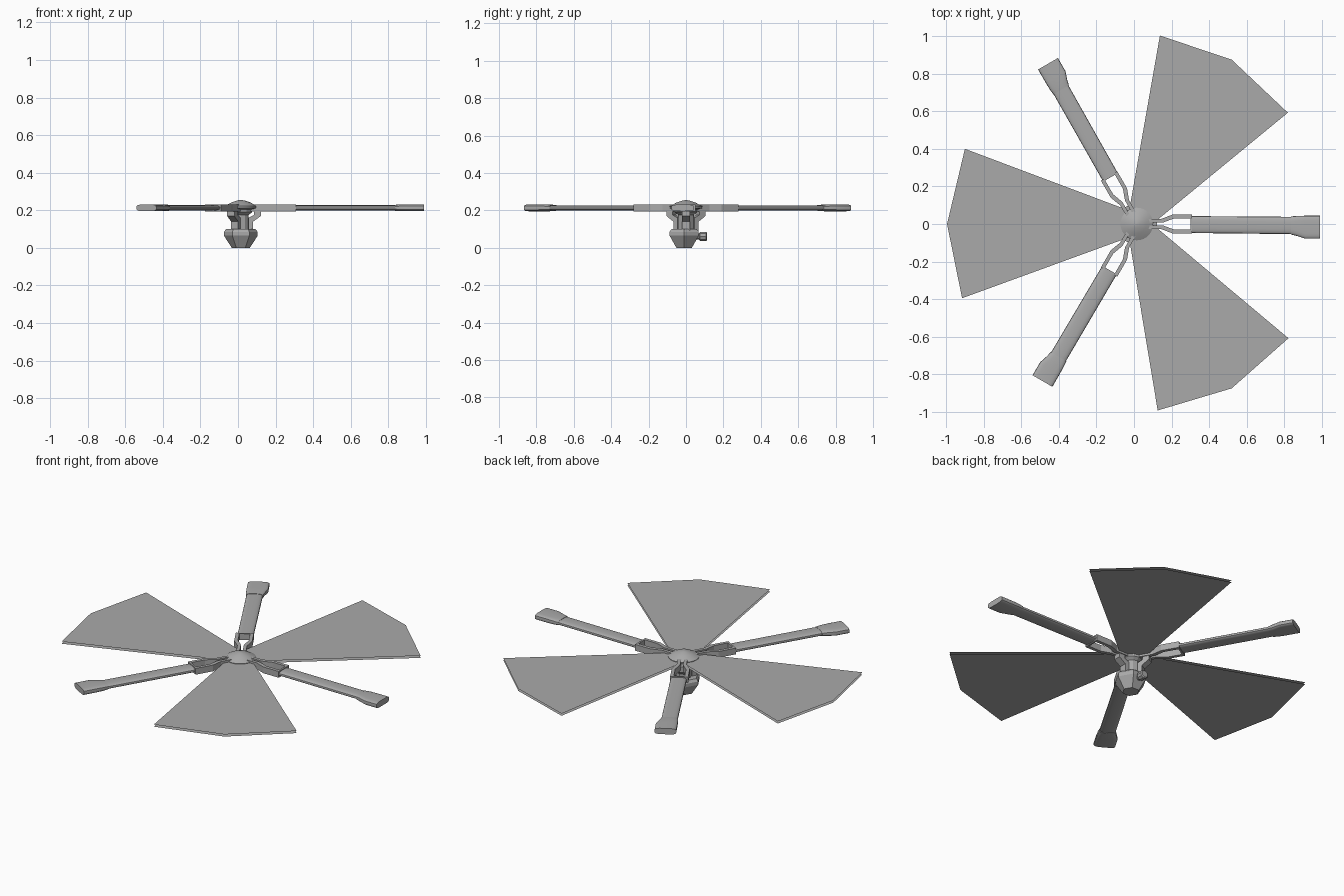
import bpy, bmesh, math
from mathutils import Matrix, Vector

if "Cube" in bpy.data.objects:
    bpy.data.objects.remove(bpy.data.objects["Cube"], do_unlink=True)

grey = bpy.data.materials.new("mid grey")
grey.use_nodes = True
COLOR = (0.4, 0.4, 0.4, 1)
grey.diffuse_color = COLOR
grey.node_tree.nodes["Principled BSDF"].inputs["Base Color"].default_value = COLOR

HUB = Vector((0.015, 0, 0))


def finish(name, bm, angle=0, offset=HUB, smooth=False, recalc=True):
    """Turn a bmesh built around the hub axis into an object."""
    if recalc:
        bmesh.ops.recalc_face_normals(bm, faces=bm.faces)
    bm.transform(Matrix.Translation(offset) @ Matrix.Rotation(math.radians(angle), 4, 'Z'))
    me = bpy.data.meshes.new(name)
    bm.to_mesh(me)
    bm.free()
    me.materials.append(grey)
    ob = bpy.data.objects.new(name, me)
    bpy.context.collection.objects.link(ob)
    if smooth:
        bpy.ops.object.select_all(action='DESELECT')
        ob.select_set(True)
        bpy.context.view_layer.objects.active = ob
        bpy.ops.object.shade_smooth_by_angle(angle=math.radians(35))
    return ob


def loft(bm, rings):
    """Skin closed rings of equal length and cap both ends."""
    vs = [[bm.verts.new(p) for p in r] for r in rings]
    n = len(vs[0])
    for a, b in zip(vs, vs[1:]):
        for i in range(n):
            j = (i + 1) % n
            bm.faces.new((a[i], a[j], b[j], b[i]))
    bm.faces.new(vs[0][::-1])
    bm.faces.new(vs[-1])


def turned(name, profile, sides, smooth=False, offset=HUB):
    """Stack of regular polygons from (radius, z) pairs."""
    bm = bmesh.new()
    loft(bm, [[(r * math.cos(math.tau * i / sides), r * math.sin(math.tau * i / sides), z)
               for i in range(sides)] for r, z in profile])
    return finish(name, bm, offset=offset, smooth=smooth)


def blade_section(x, yc, hw, zc, hh, power, n=20):
    """Rounded cross-section across the arm; low power gives a boxier shape."""
    ring = []
    for i in range(n):
        a = math.tau * i / n
        c, s = math.cos(a), math.sin(a)
        ring.append((x, yc + hw * math.copysign(abs(c) ** power, c),
                     zc + hh * math.copysign(abs(s) ** power, s)))
    return ring


# Central hub: cap, column, collar and faceted lower body
turned("hub_cap", [(0.055, 0.203), (0.085, 0.211), (0.087, 0.222), (0.05, 0.242),
                   (0.02, 0.252), (0.002, 0.255)], 28, smooth=True)
turned("hub_column", [(0.042, 0.09), (0.042, 0.175), (0.06, 0.19), (0.06, 0.208)], 12)
BODY = Vector((0.015, -0.01, 0))
turned("lower_body", [(0.048, 0.0), (0.09, 0.065), (0.09, 0.085), (0.078, 0.1)], 6, offset=BODY)

# Knob on the back of the lower body
bm = bmesh.new()
loft(bm, [[(r * math.cos(math.tau * i / 10), y, 0.06 + r * math.sin(math.tau * i / 10))
           for i in range(10)]
          for r, y in [(0.017, 0.05), (0.017, 0.08), (0.026, 0.085), (0.026, 0.117), (0.02, 0.122)]])
finish("back_knob", bm, offset=BODY)

# Three arms, each with a strut, a fork frame, a flat tube and a paddle tip
FORK = [(0.04, 0.008), (0.14, 0.008), (0.2, 0.03), (0.285, 0.03), (0.285, 0.0),
        (0.295, 0.0), (0.295, 0.05), (0.19, 0.05), (0.13, 0.027), (0.04, 0.027)]
STRUT = [(0.04, 0.09), (0.066, 0.09), (0.066, 0.14), (0.108, 0.17), (0.108, 0.205),
         (0.07, 0.205), (0.07, 0.175), (0.04, 0.16)]
for name, angle in (("left", 0), ("back", 120), ("front", 240)):
    bm = bmesh.new()
    loft(bm, [[(x, y, z) for x, z in STRUT] for y in (-0.022, 0.022)])
    finish(name + "_strut", bm, angle)

    bm = bmesh.new()
    for side in (-1, 1):
        loft(bm, [[(x, y * side, z) for x, y in FORK] for z in (0.194, 0.232)])
    finish(name + "_fork", bm, angle)

    bm = bmesh.new()
    loft(bm, [blade_section(0.29, -0.003, 0.045, 0.213, 0.014, 0.75),
              blade_section(0.85, -0.008, 0.046, 0.213, 0.014, 0.75)])
    finish(name + "_arm_tube", bm, angle, smooth=True)

    bm = bmesh.new()
    loft(bm, [blade_section(0.82, -0.008, 0.048, 0.213, 0.016, 0.7),
              blade_section(0.85, -0.010, 0.053, 0.213, 0.018, 0.6),
              blade_section(0.895, -0.017, 0.061, 0.213, 0.018, 0.5),
              blade_section(0.975, -0.017, 0.061, 0.213, 0.018, 0.5)])
    finish(name + "_paddle_tip", bm, angle, smooth=True)

# Three fan panels, each a pair of thin open sheets
PANEL = [(0.03, 0.045), (-0.915, 0.4), (-1.01, 0.0), (-0.93, -0.395), (0.03, -0.045)]
for name, angle in (("right", 0), ("back", -120), ("front", 120)):
    bm = bmesh.new()
    upper = [bm.verts.new((x, y, 0.219)) for x, y in PANEL]
    lower = [bm.verts.new((x, y, 0.206)) for x, y in PANEL]
    bm.faces.new(upper)
    bm.faces.new(lower[::-1])
    for f in bm.faces:
        f.normal_update()
        if (f.normal.z > 0) != (f.verts[0].co.z > 0.21):
            f.normal_flip()
    finish(name + "_fan_panel", bm, angle, recalc=False)
